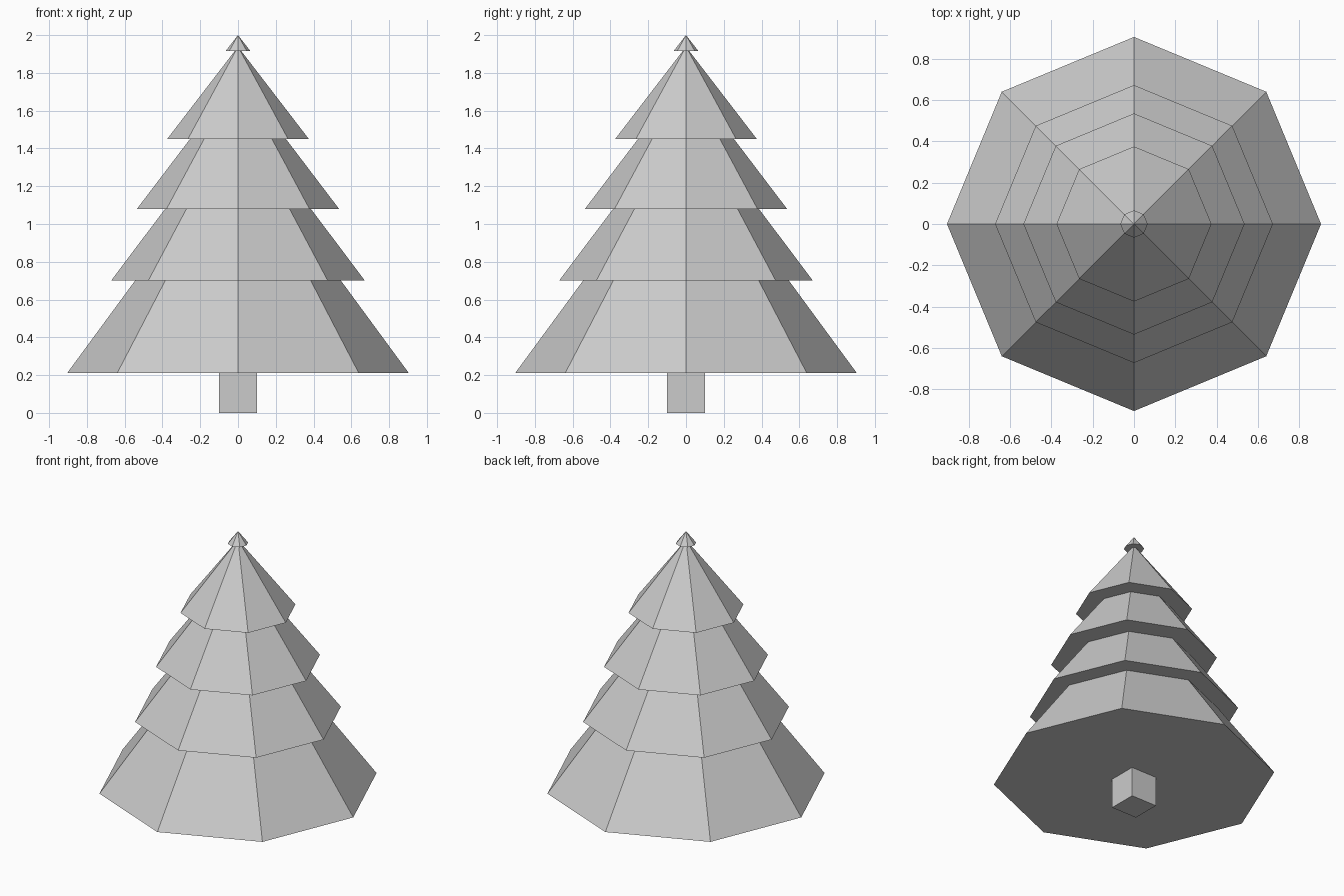
import bpy, bmesh
from math import cos, sin, pi

if "Cube" in bpy.data.objects:
    bpy.data.objects.remove(bpy.data.objects["Cube"])

SIDES = 8


def make_object(name, bm):
    bmesh.ops.recalc_face_normals(bm, faces=bm.faces)
    mesh = bpy.data.meshes.new(name)
    bm.to_mesh(mesh)
    bm.free()
    obj = bpy.data.objects.new(name, mesh)
    bpy.context.collection.objects.link(obj)
    return obj


# Foliage: stepped octagonal tiers (bottom z, bottom radius, top radius)
tiers = [
    (0.21, 0.905, 0.545),
    (0.70, 0.672, 0.386),
    (1.08, 0.535, 0.254),
    (1.45, 0.375, 0.018),
    (1.915, 0.066, None),
]
profile = []
for i, (z, r_low, r_high) in enumerate(tiers):
    profile.append((r_low, z))
    if r_high is not None:
        profile.append((r_high, tiers[i + 1][0]))

bm = bmesh.new()
rings = [[bm.verts.new((r * cos(2 * pi * k / SIDES), r * sin(2 * pi * k / SIDES), z))
          for k in range(SIDES)] for r, z in profile]
apex = bm.verts.new((0, 0, 2.0))
bm.faces.new(rings[0])
for low, high in zip(rings, rings[1:]):
    for k in range(SIDES):
        n = (k + 1) % SIDES
        bm.faces.new((low[k], low[n], high[n], high[k]))
for k in range(SIDES):
    bm.faces.new((rings[-1][k], rings[-1][(k + 1) % SIDES], apex))
make_object("foliage", bm)

# Trunk: square post reaching the underside of the foliage
bm = bmesh.new()
bmesh.ops.create_cube(bm, size=1)
bmesh.ops.scale(bm, vec=(0.2, 0.2, 0.21), verts=bm.verts)
bmesh.ops.translate(bm, vec=(0, 0, 0.105), verts=bm.verts)
make_object("trunk", bm)
